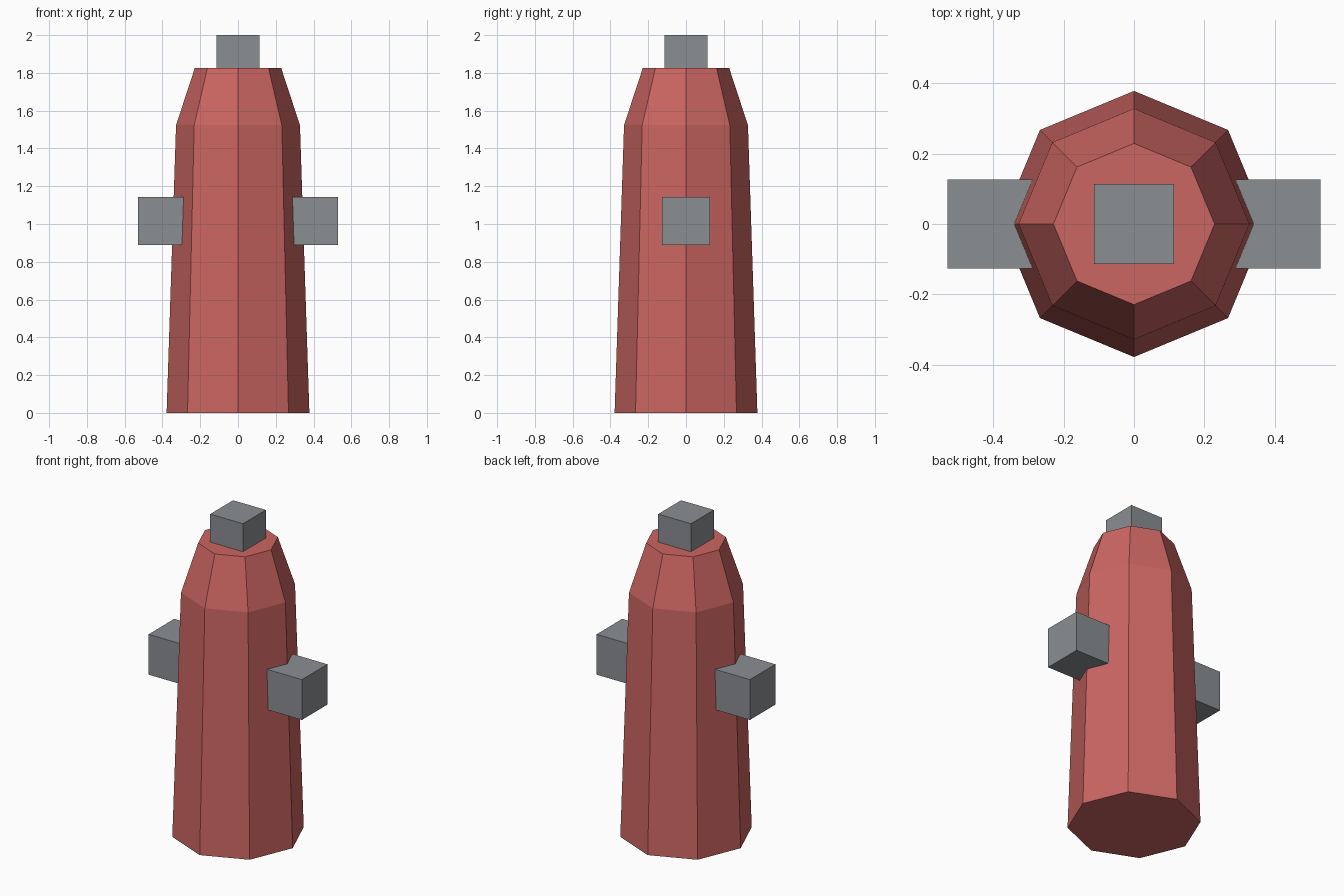
import bpy
import bmesh
from math import cos, sin, pi

cube = bpy.data.objects.get("Cube")
if cube:
    bpy.data.objects.remove(cube, do_unlink=True)


def material(name, rgb):
    mat = bpy.data.materials.new(name)
    mat.use_nodes = True
    mat.diffuse_color = (*rgb, 1)
    mat.node_tree.nodes["Principled BSDF"].inputs["Base Color"].default_value = (*rgb, 1)
    return mat


def add_object(name, bm, mat):
    bmesh.ops.recalc_face_normals(bm, faces=bm.faces)
    mesh = bpy.data.meshes.new(name)
    bm.to_mesh(mesh)
    bm.free()
    mesh.materials.append(mat)
    obj = bpy.data.objects.new(name, mesh)
    bpy.context.collection.objects.link(obj)
    return obj


def lathe(name, profile, sides, mat):
    """Closed faceted solid from (radius, height) rings."""
    bm = bmesh.new()
    rings = [[bm.verts.new((r * cos(2 * pi * i / sides), r * sin(2 * pi * i / sides), z))
              for i in range(sides)] for r, z in profile]
    for low, high in zip(rings, rings[1:]):
        for i in range(sides):
            j = (i + 1) % sides
            bm.faces.new((low[i], low[j], high[j], high[i]))
    bm.faces.new(rings[0])
    bm.faces.new(rings[-1])
    return add_object(name, bm, mat)


def block(name, size, centre, mat):
    bm = bmesh.new()
    bmesh.ops.create_cube(bm, size=1)
    bmesh.ops.scale(bm, vec=size, verts=bm.verts)
    obj = add_object(name, bm, mat)
    obj.location = centre
    return obj


red = material("faded red", (0.60, 0.132, 0.122))
grey = material("steel grey", (0.255, 0.271, 0.288))

# Tapered eight-sided barrel with sloped shoulder
lathe("hydrant_body", [(0.378, 0), (0.328, 1.523), (0.229, 1.825)], 8, red)

# Cap block on top
block("top_cap", (0.226, 0.226, 0.226), (0, 0, 1.887), grey)

# Side outlets, sunk into the barrel
for side, x in (("left", 1), ("right", -1)):
    block(side + "_outlet", (0.252, 0.252, 0.252), (x * 0.404, 0, 1.016), grey)
